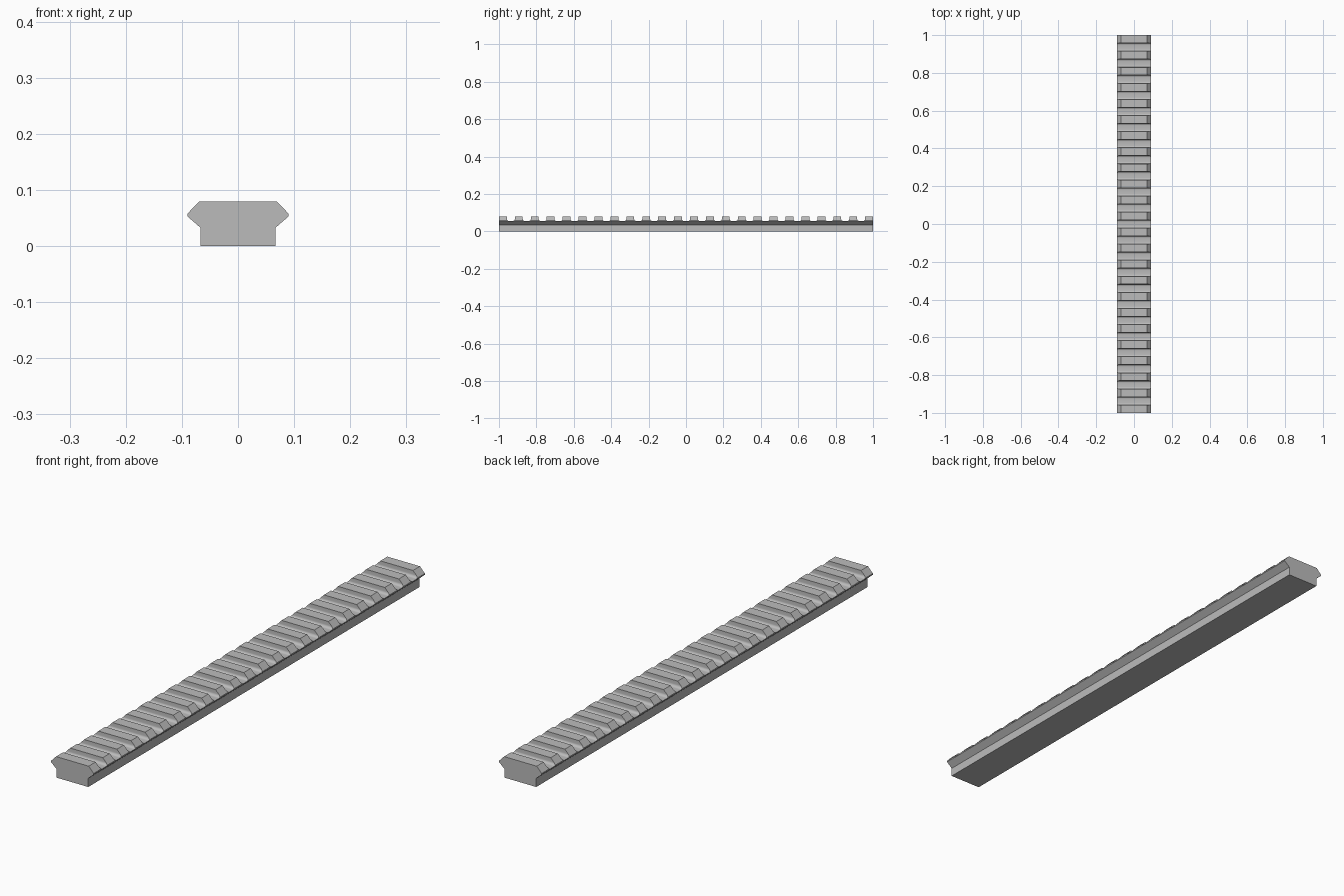
import bpy
import bmesh
import math
from mathutils import Vector

if "Cube" in bpy.data.objects:
    bpy.data.objects.remove(bpy.data.objects["Cube"])

LENGTH, TEETH, TOOTH = 2.0, 24, 0.042
PITCH = (LENGTH - TOOTH) / (TEETH - 1)
GAP = PITCH - TOOTH
TOP, FLOOR, FILLET = 0.08, 0.056, 0.01

metal = bpy.data.materials.new("grey metal")
metal.use_nodes = True
grey = (0.5, 0.5, 0.5, 1)
metal.diffuse_color = grey
metal.node_tree.nodes["Principled BSDF"].inputs["Base Color"].default_value = grey


def add_prism(bm, points, sweep):
    """Extrude a closed outline along the sweep vector."""
    face = bm.faces.new([bm.verts.new(p) for p in points])
    new = bmesh.ops.extrude_face_region(bm, geom=[face])["geom"]
    verts = [g for g in new if isinstance(g, bmesh.types.BMVert)]
    bmesh.ops.translate(bm, verts=verts, vec=Vector(sweep))


def make_object(name, bm):
    bmesh.ops.recalc_face_normals(bm, faces=bm.faces)
    mesh = bpy.data.meshes.new(name)
    bm.to_mesh(mesh)
    bm.free()
    mesh.materials.append(metal)
    obj = bpy.data.objects.new(name, mesh)
    bpy.context.collection.objects.link(obj)
    return obj


# Rail bar: dovetail cross-section swept along its length
half = [(0.067, 0), (0.067, 0.033), (0.09, 0.053), (0.09, 0.058), (0.069, TOP)]
outline = half + [(-x, z) for x, z in reversed(half)]
bm = bmesh.new()
add_prism(bm, [(x, -LENGTH / 2, z) for x, z in outline], (0, LENGTH, 0))
rail = make_object("slotted_rail", bm)

# Cross slots with rounded lower corners
corner = []
for i in range(7):
    a = math.radians(90 * i / 6)
    corner.append((GAP / 2 - FILLET + FILLET * math.cos(a),
                   FLOOR + FILLET - FILLET * math.sin(a)))
slot = [(GAP / 2, TOP + 0.02)] + corner
slot += [(-y, z) for y, z in reversed(slot)]
bm = bmesh.new()
for i in range(TEETH - 1):
    centre = -LENGTH / 2 + TOOTH + GAP / 2 + i * PITCH
    add_prism(bm, [(-0.15, centre + y, z) for y, z in slot], (0.3, 0, 0))
cutter = make_object("slot_cutter", bm)
cutter.hide_render = True

# Cut the slots and keep the finished mesh
cut = rail.modifiers.new("slots", "BOOLEAN")
cut.operation = "DIFFERENCE"
cut.solver = "EXACT"
cut.object = cutter
graph = bpy.context.evaluated_depsgraph_get()
finished = bpy.data.meshes.new_from_object(rail.evaluated_get(graph))
rail.modifiers.clear()
rail.data = finished
bpy.data.objects.remove(cutter)

# Smooth the slot fillets, keep the machined edges sharp
bpy.ops.object.select_all(action="DESELECT")
rail.select_set(True)
bpy.context.view_layer.objects.active = rail
bpy.ops.object.shade_smooth_by_angle(angle=math.radians(30))
